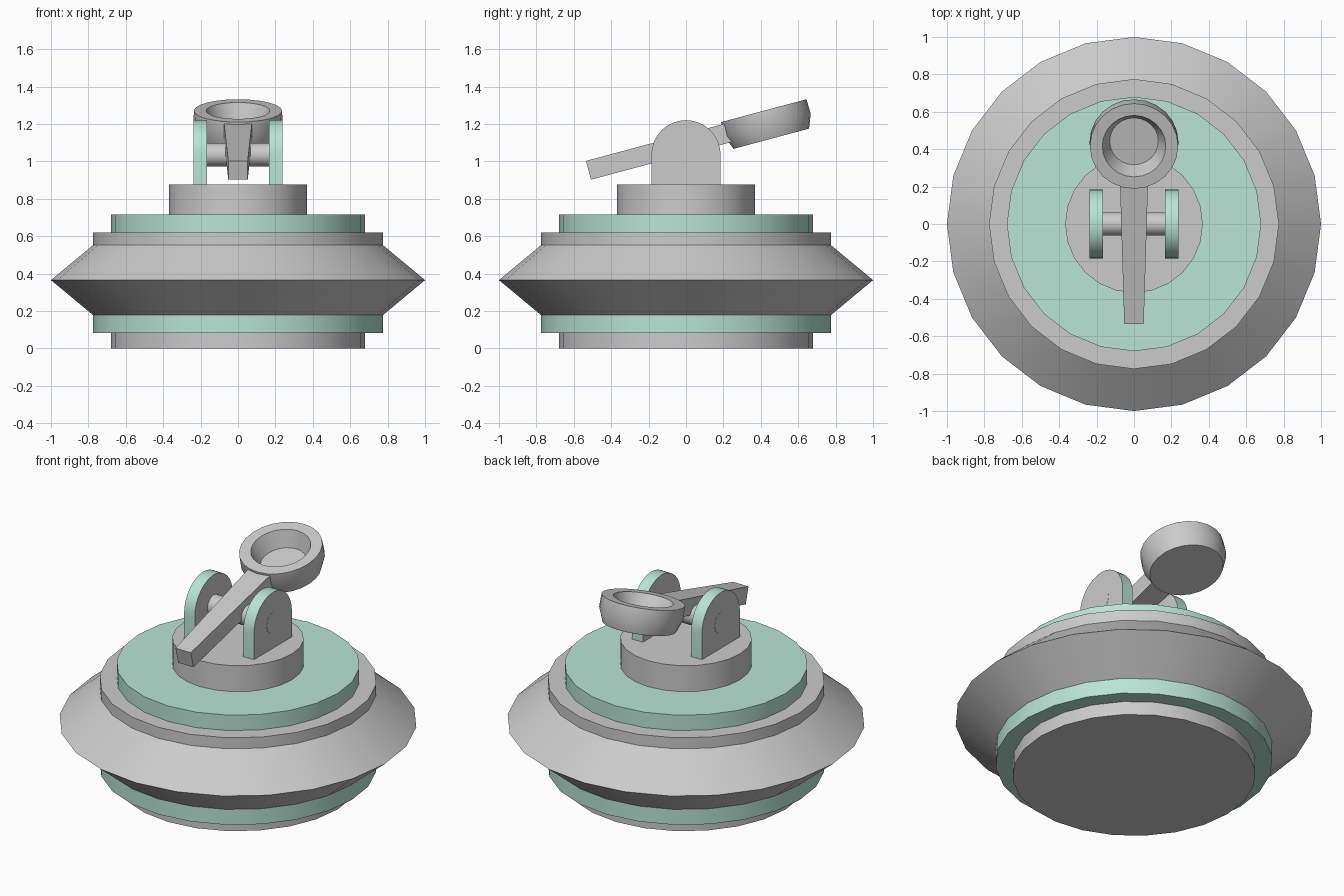
import bpy, bmesh, math
from mathutils import Matrix, Vector

if "Cube" in bpy.data.objects:
    bpy.data.objects.remove(bpy.data.objects["Cube"])

SIDES = 24


def material(name, color):
    m = bpy.data.materials.new(name)
    m.diffuse_color = color
    m.use_nodes = True
    m.node_tree.nodes["Principled BSDF"].inputs["Base Color"].default_value = m.diffuse_color
    return m


green = material("green", (0.48, 0.78, 0.67, 1))
grey = material("grey", (0.8, 0.8, 0.8, 1))


def finish(name, bm, mats=(), matrix=None):
    bmesh.ops.recalc_face_normals(bm, faces=bm.faces[:])
    if matrix:
        bm.transform(matrix)
    mesh = bpy.data.meshes.new(name)
    bm.to_mesh(mesh)
    bm.free()
    for m in mats:
        mesh.materials.append(m)
    ob = bpy.data.objects.new(name, mesh)
    bpy.context.collection.objects.link(ob)
    bpy.ops.object.select_all(action='DESELECT')
    ob.select_set(True)
    bpy.context.view_layer.objects.active = ob
    bpy.ops.object.shade_smooth_by_angle(angle=math.radians(30))
    return ob


def lathe(name, profile, mats=(), matrix=None):
    """Revolve (radius, height) points about z and cap both ends."""
    bm = bmesh.new()
    rings = [[bm.verts.new((r * math.cos(a), r * math.sin(a), z))
              for a in (2 * math.pi * i / SIDES for i in range(SIDES))]
             for r, z in profile]
    for lo, hi in zip(rings, rings[1:]):
        for i in range(SIDES):
            j = (i + 1) % SIDES
            bm.faces.new((lo[i], lo[j], hi[j], hi[i]))
    bm.faces.new(rings[0])
    bm.faces.new(rings[-1])
    return finish(name, bm, mats, matrix)


# Stacked round base
lathe("foot", [(0.68, 0), (0.68, 0.083)])
lathe("lower_band", [(0.775, 0.083), (0.775, 0.178)], [green])
lathe("body", [(0.775, 0.178), (1.0, 0.365), (0.775, 0.552), (0.775, 0.62)])
lathe("upper_band", [(0.68, 0.62), (0.68, 0.715)], [green])
lathe("pedestal", [(0.368, 0.715), (0.368, 0.875)])

# Arched brackets: green rim, grey flat sides
PIVOT = 1.035
R = 0.185
for side, name in ((-1, "left_bracket"), (1, "right_bracket")):
    outline = [(-R, 0.875)]
    outline += [(-R * math.cos(math.pi * i / 16), PIVOT + R * math.sin(math.pi * i / 16))
                for i in range(17)]
    outline += [(R, 0.875)]
    bm = bmesh.new()
    face = bm.faces.new([bm.verts.new((side * 0.165, y, z)) for y, z in outline])
    ext = bmesh.ops.extrude_face_region(bm, geom=[face], use_keep_orig=True)
    bmesh.ops.translate(bm, vec=(side * 0.073, 0, 0),
                        verts=[v for v in ext["geom"] if isinstance(v, bmesh.types.BMVert)])
    bm.normal_update()
    for f in bm.faces:
        f.material_index = 1 if abs(f.normal.x) > 0.9 else 0
    finish(name, bm, [green, grey])

# Axle through both brackets
lathe("axle", [(0.0625, -0.239), (0.0625, 0.239)], [],
      Matrix.Translation((0, 0, PIVOT)) @ Matrix.Rotation(math.pi / 2, 4, 'Y'))

# Tilted lever with a cup at its raised end
tilt = Matrix.Translation((0, 0, PIVOT)) @ Matrix.Rotation(math.radians(15), 4, 'X')

bm = bmesh.new()
bmesh.ops.create_cube(bm, size=1)
for v in bm.verts:
    back = v.co.y > 0
    half = 0.075 if back else 0.052
    v.co = Vector((math.copysign(half, v.co.x), 0.265 if back else -0.525,
                   0.107 if v.co.z > 0 else 0.003))
finish("lever", bm, [], tilt)

lathe("cup", [(0.209, -0.035), (0.238, 0.04), (0.236, 0.12), (0.17, 0.12), (0.13, 0.02)],
      [], tilt @ Matrix.Translation((0, 0.463, 0)))
